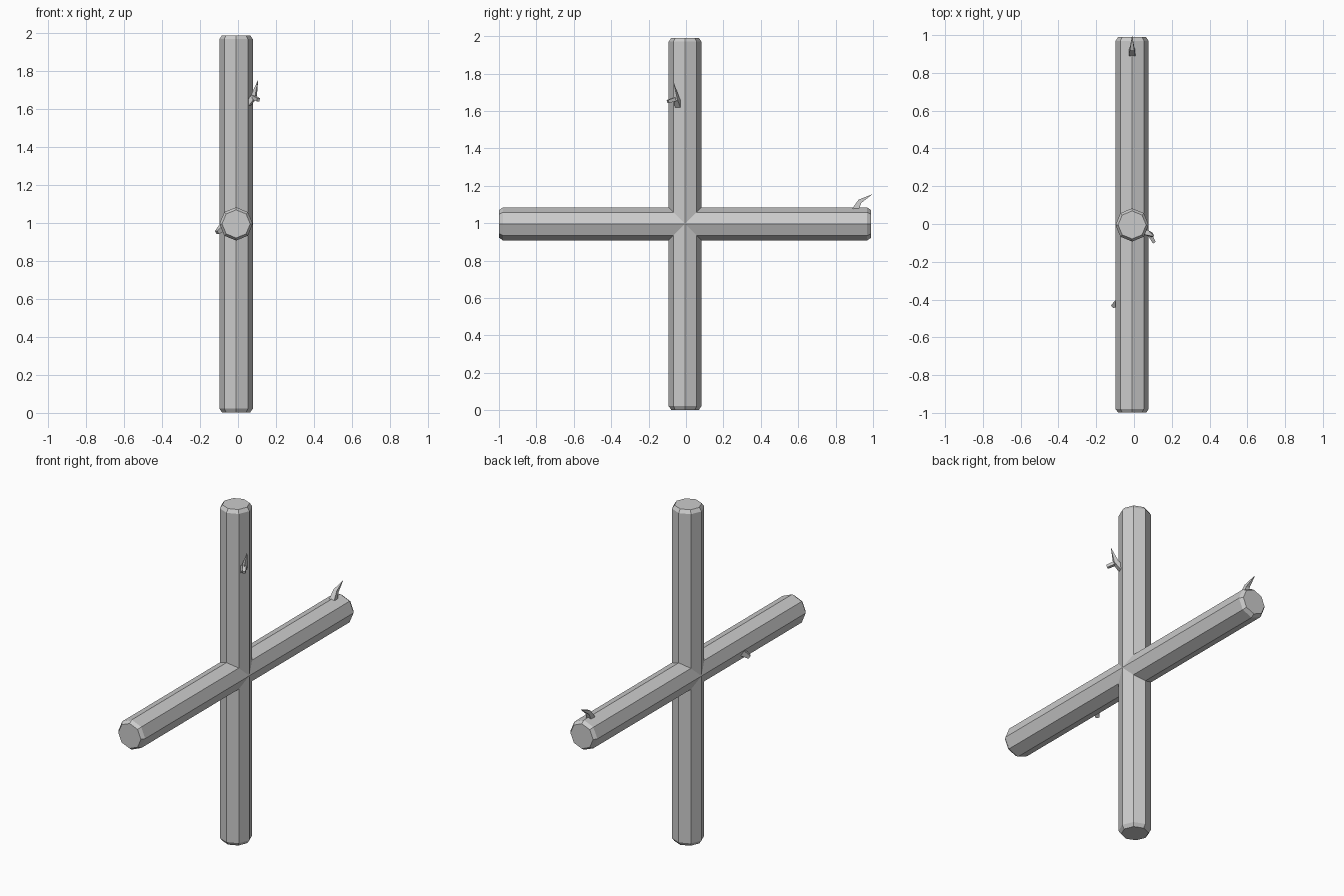
import bpy, bmesh
from math import cos, sin, pi
from mathutils import Vector, Matrix

if "Cube" in bpy.data.objects:
    bpy.data.objects.remove(bpy.data.objects["Cube"])

CENTRE = Vector((-0.01, -0.005, 0.996))
R, HALF, CHAMFER = 0.088, 0.994, 0.02


def finish(bm, name, location=(0, 0, 0)):
    bmesh.ops.recalc_face_normals(bm, faces=bm.faces)
    mesh = bpy.data.meshes.new(name)
    bm.to_mesh(mesh)
    bm.free()
    obj = bpy.data.objects.new(name, mesh)
    obj.location = location
    bpy.context.collection.objects.link(obj)
    return obj


def bridge(bm, a, b):
    n = len(a)
    for i in range(n):
        j = (i + 1) % n
        quad = (a[i], a[j], b[j], b[i])
        bm.faces.new(quad)


# Crossed octagonal logs: four arms mitred into each other at the middle
bm = bmesh.new()
for k in range(4):
    turn = Matrix.Rotation(k * pi / 2, 3, 'X')
    rings = []
    for radius, height in ((R, None), (R, HALF - CHAMFER), (0.074, HALF)):
        ring = []
        for i in range(8):
            x, y = radius * cos(i * pi / 4), radius * sin(i * pi / 4)
            z = abs(y) if height is None else height
            ring.append(bm.verts.new(turn @ Vector((x, y, z))))
        rings.append(ring)
    bridge(bm, rings[0], rings[1])
    bridge(bm, rings[1], rings[2])
    bm.faces.new(rings[2])
bmesh.ops.remove_doubles(bm, verts=bm.verts, dist=1e-4)
finish(bm, "crossed_logs", CENTRE)


def twig(name, points, radii, sides=4):
    """Tapered low-poly twig swept through points."""
    pts = [Vector(p) for p in points]
    bm = bmesh.new()
    rings = []
    for i, (p, r) in enumerate(zip(pts, radii)):
        d = (pts[min(i + 1, len(pts) - 1)] - pts[max(i - 1, 0)]).normalized()
        q = d.to_track_quat('Z', 'Y')
        rings.append([bm.verts.new(p + q @ Vector((r * cos(2 * pi * s / sides + pi / 4),
                                                   r * sin(2 * pi * s / sides + pi / 4), 0)))
                      for s in range(sides)])
    for a, b in zip(rings, rings[1:]):
        bridge(bm, a, b)
    bm.faces.new(rings[0])
    bm.faces.new(rings[-1])
    finish(bm, name)


# Bent thorn on the end of the horizontal log
twig("end_thorn", [(-0.01, 0.905, 1.072), (-0.01, 0.93, 1.117), (-0.01, 0.995, 1.154)],
     [0.024, 0.016, 0.001])
# Forked twig on the upright log
twig("forked_twig", [(0.052, -0.04, 1.63), (0.083, -0.052, 1.665), (0.105, -0.066, 1.752)],
     [0.022, 0.018, 0.001])
twig("forked_twig_branch", [(0.08, -0.052, 1.665), (0.107, -0.097, 1.65)],
     [0.015, 0.012])
# Short broken stub on the left side of the horizontal log
twig("side_stub", [(-0.08, -0.41, 0.978), (-0.111, -0.435, 0.95)],
     [0.024, 0.014])
